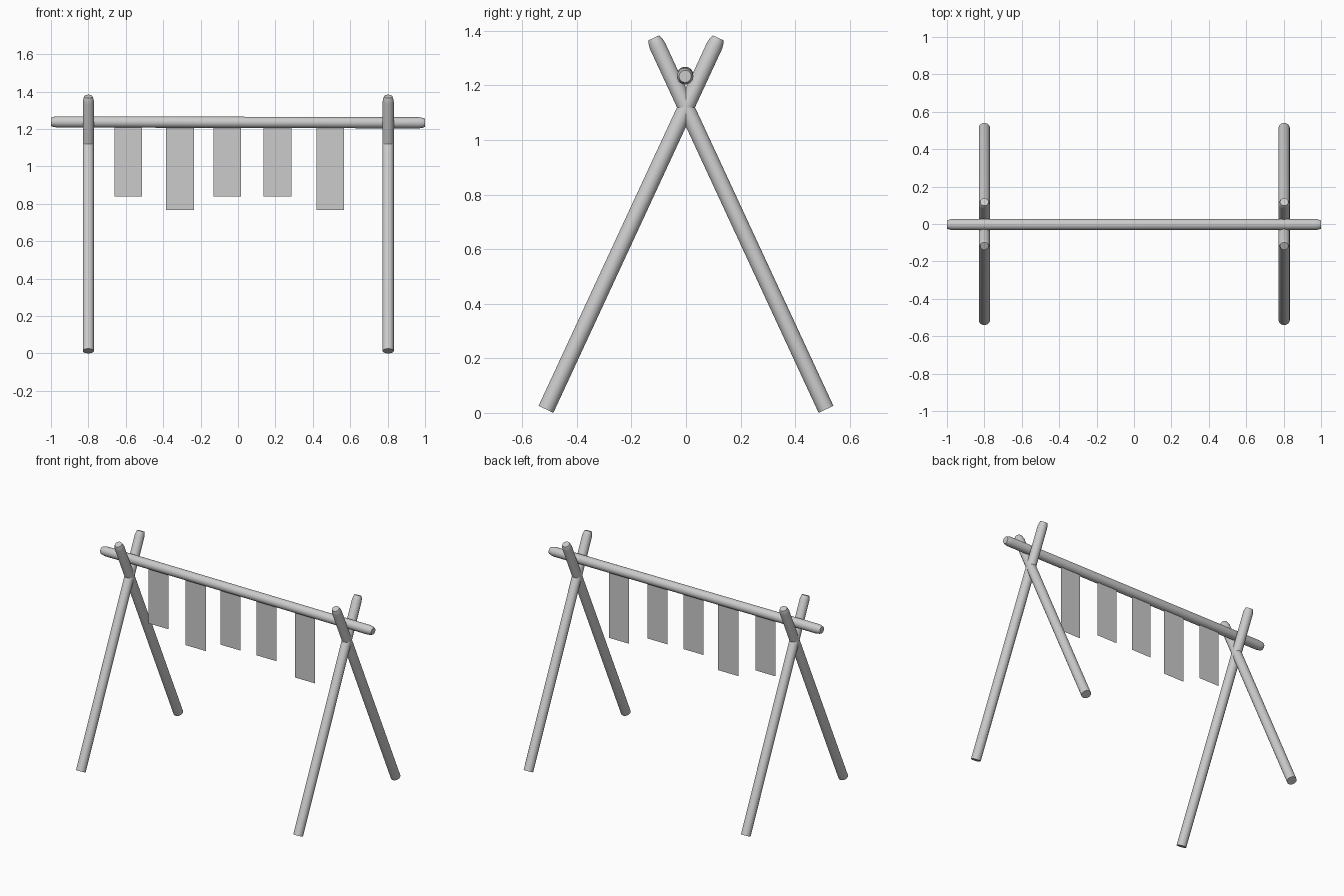
import bpy, bmesh, math
from mathutils import Vector

if "Cube" in bpy.data.objects:
    bpy.data.objects.remove(bpy.data.objects["Cube"])

R = 0.03


def pole(name, start, end, taper_start, taper_end, sides=24):
    """Round pole between two points; each end may taper slightly."""
    start, end = Vector(start), Vector(end)
    axis = end - start
    length = axis.length
    profile = [(0, R)]
    if taper_start:
        profile = [(0, R * 0.74), (0.012, R * 0.88), (0.03, R)]
    profile += ([(length - 0.03, R), (length - 0.012, R * 0.88), (length, R * 0.74)]
                if taper_end else [(length, R)])
    bm = bmesh.new()
    rings = []
    for z, r in profile:
        rings.append([bm.verts.new((r * math.cos(2 * math.pi * i / sides),
                                    r * math.sin(2 * math.pi * i / sides), z))
                      for i in range(sides)])
    for a, b in zip(rings, rings[1:]):
        for i in range(sides):
            j = (i + 1) % sides
            bm.faces.new((a[i], a[j], b[j], b[i]))
    bm.faces.new(rings[0][::-1])
    bm.faces.new(rings[-1])
    ob = link(name, bm)
    ob.location = start
    ob.rotation_mode = 'QUATERNION'
    ob.rotation_quaternion = Vector((0, 0, 1)).rotation_difference(axis)
    bpy.ops.object.select_all(action='DESELECT')
    ob.select_set(True)
    bpy.context.view_layer.objects.active = ob
    bpy.ops.object.shade_smooth_by_angle(angle=math.radians(35))
    return ob


def link(name, bm):
    me = bpy.data.meshes.new(name)
    bm.to_mesh(me)
    bm.free()
    ob = bpy.data.objects.new(name, me)
    bpy.context.collection.objects.link(ob)
    return ob


# Crossed legs at each end
for x, side in ((-0.8, "left"), (0.803, "right")):
    for s, face in ((1, "front"), (-1, "back")):
        pole(f"{side}_{face}_leg", (x, -0.513 * s, 0.013), (x, 0.118 * s, 1.374),
             False, True)

# Horizontal bar resting in the crossings
pole("top_bar", (-1, -0.003, 1.238), (1, -0.003, 1.233), True, True)

# Hanging cloth strips: left edge, right edge, bottom
strips = [(-0.66, -0.512, 0.84), (-0.386, -0.235, 0.768), (-0.13, 0.017, 0.84),
          (0.137, 0.285, 0.84), (0.42, 0.568, 0.768)]
for n, (x0, x1, z0) in enumerate(strips, 1):
    bm = bmesh.new()
    bm.faces.new([bm.verts.new(p) for p in
                  ((x0, 0, z0), (x1, 0, z0), (x1, 0, 1.208), (x0, 0, 1.208))])
    link(f"hanging_strip_{n}", bm)
